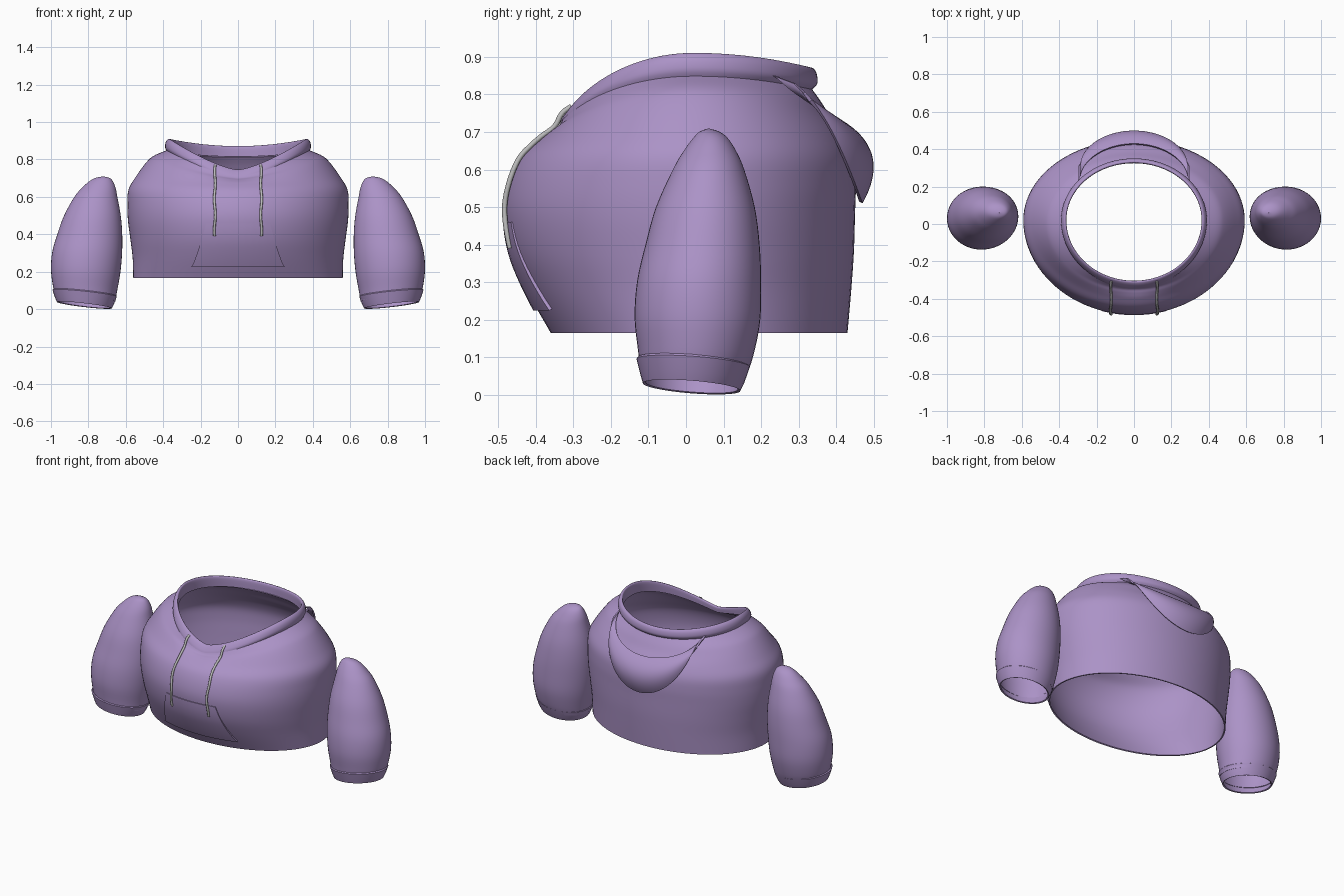
import bpy, bmesh, math
from mathutils import Vector
from mathutils.bvhtree import BVHTree

if "Cube" in bpy.data.objects:
    bpy.data.objects.remove(bpy.data.objects["Cube"])


def material(name, rgb):
    m = bpy.data.materials.new(name)
    m.use_nodes = True
    m.diffuse_color = (*rgb, 1)
    bsdf = m.node_tree.nodes["Principled BSDF"]
    bsdf.inputs["Base Color"].default_value = (*rgb, 1)
    bsdf.inputs["Roughness"].default_value = 0.8
    return m


PURPLE = material("lilac fabric", (0.41, 0.29, 0.57))
GREY = material("grey cord", (0.5, 0.5, 0.5))


def refine(rows, n):
    """Catmull-Rom interpolation of a list of number tuples."""
    out = []
    for i in range(len(rows) - 1):
        a, b = rows[max(i - 1, 0)], rows[i]
        c, d = rows[i + 1], rows[min(i + 2, len(rows) - 1)]
        for k in range(n):
            t = k / n
            out.append(tuple(
                q + t / 2 * (r - p + t * (2 * p - 5 * q + 4 * r - s + t * (3 * (q - r) + s - p)))
                for p, q, r, s in zip(a, b, c, d)))
    return out + [rows[-1]]


def finish(ob, angle=40):
    """Apply the modifiers, then smooth with sharp edges kept."""
    bpy.ops.object.select_all(action='DESELECT')
    ob.select_set(True)
    bpy.context.view_layer.objects.active = ob
    bpy.ops.object.convert(target='MESH')
    bpy.ops.object.shade_smooth_by_angle(angle=math.radians(angle))
    return ob


def loft(name, rows, thickness=0.0, closed=True, mirror=False):
    """Skin a stack of point rows, with optional wall thickness."""
    bm = bmesh.new()
    grid = [[bm.verts.new(p) for p in row] for row in rows]
    cols = len(rows[0])
    for low, high in zip(grid, grid[1:]):
        for j in range(cols if closed else cols - 1):
            k = (j + 1) % cols
            bm.faces.new((low[j], low[k], high[k], high[j]))
    bmesh.ops.remove_doubles(bm, verts=bm.verts, dist=0.0001)
    me = bpy.data.meshes.new(name)
    bm.to_mesh(me)
    bm.free()
    me.materials.append(PURPLE)
    ob = bpy.data.objects.new(name, me)
    bpy.context.collection.objects.link(ob)
    if thickness:
        wall = ob.modifiers.new("wall", 'SOLIDIFY')
        wall.thickness = thickness
        wall.offset = -1
    if mirror:
        ob.modifiers.new("mirror", 'MIRROR')
    return finish(ob)


def garment_ring(r, count=96, cy=0.02):
    """Ring through a side point, a front point and a back point."""
    side_x, side_z, front_y, front_z, back_y, back_z = r
    pts = []
    for i in range(count):
        a = 2 * math.pi * i / count
        c, s = math.cos(a), math.sin(a)
        ey, ez, power = (front_y, front_z, 1.4) if s < 0 else (back_y, back_z, 2)
        w = abs(c) ** power
        pts.append((side_x * c, cy + (ey - cy) * abs(s), side_z * w + ez * (1 - w)))
    return pts


# Torso: side x, side z, front y, front z, back y, back z
torso_rows = [
    (.56, .165, -.36, .165, .43, .165),
    (.563, .27, -.425, .28, .44, .28),
    (.575, .37, -.468, .38, .447, .38),
    (.588, .47, -.485, .48, .45, .48),
    (.592, .56, -.475, .56, .452, .56),
    (.585, .64, -.445, .63, .445, .63),
    (.545, .71, -.40, .672, .42, .69),
    (.49, .785, -.37, .69, .385, .74),
    (.45, .82, -.35, .70, .36, .78),
    (.38, .85, -.335, .72, .335, .815),
]
torso = loft("torso", [garment_ring(r) for r in refine(torso_rows, 5)], 0.008)

# Collar: rolled hood edge around the neck
collar_rows = [
    (.38, .842, -.345, .708, .335, .812),
    (.39, .865, -.338, .72, .35, .83),
    (.386, .893, -.324, .737, .347, .858),
    (.372, .91, -.311, .745, .336, .871),
    (.362, .9, -.303, .738, .326, .863),
    (.364, .84, -.306, .71, .325, .815),
]
loft("hood_collar", [garment_ring(r) for r in refine(collar_rows, 4)])

# Hood: pouch of fabric hanging down the back
hood_rows = []
for i in range(17):
    v = i / 16
    row = []
    for j in range(49):
        a = math.pi / 2 * (1 - j / 24)
        c = max(math.cos(a), 0)
        ends = Vector((.29 * math.sin(a), .23, .852))
        low = ends + Vector((0, .24 * c ** .5, -.342 * c))
        mid = ends + Vector((0, .315 * c ** .8, -.21 * c))
        rim = ends + Vector((0, .2 * c, -.13 * c))
        row.append(low * (1 - v) ** 2 + mid * 2 * v * (1 - v) + rim * v * v)
    hood_rows.append(row)
loft("hood", hood_rows, 0.01, closed=False)


def sleeve_ring(r, count=48):
    """Ellipse filling an x and y span, tilted about its centre."""
    z, x0, x1, y0, y1, tilt = r
    pts = []
    for i in range(count):
        a = 2 * math.pi * i / count
        c, s = math.cos(a), math.sin(a)
        pts.append(((x0 + x1) / 2 + (x1 - x0) / 2 * c,
                    (y0 + y1) / 2 + (y1 - y0) / 2 * s,
                    z + tilt * (c - s * .6)))
    return pts


# Sleeves: z, inner x, outer x, front y, back y, tilt
sleeve_rows = [
    (.06, .655, .978, -.122, .16, .017),
    (.11, .647, .99, -.128, .178, .017),
    (.2, .63, 1.0, -.137, .197, .012),
    (.3, .62, .993, -.13, .2, .006),
    (.4, .619, .966, -.108, .196, 0),
    (.5, .627, .93, -.08, .183, 0),
    (.6, .645, .875, -.035, .155, 0),
    (.65, .655, .832, -.006, .133, 0),
    (.685, .67, .793, .02, .11, 0),
    (.702, .688, .76, .038, .086, 0),
    (.709, .718, .722, .059, .062, 0),
]
loft("sleeves", [sleeve_ring(r) for r in refine(sleeve_rows, 4)], 0.006, mirror=True)

# Cuffs: tapered bands slightly proud of the sleeves
cuff_rows = [
    (.021, .675, .968, -.115, .145, .017),
    (.045, .663, .979, -.122, .156, .018),
    (.085, .648, .992, -.132, .17, .018),
    (.09, .652, .986, -.128, .168, .018),
]
loft("sleeve_cuffs", [sleeve_ring(r) for r in cuff_rows], 0.008, mirror=True)

# Helper that finds the front of the torso
tree = BVHTree.FromObject(torso, bpy.context.evaluated_depsgraph_get())


def chest(x, z, gap):
    hit = tree.ray_cast(Vector((x, -2, z)), Vector((0, 1, 0)))[0]
    return Vector((x, hit.y - gap, z))


# Pocket: plate following the belly
pocket_rows = []
for i in range(17):
    v = i / 16
    half = .25 - .08 * v ** .8
    pocket_rows.append([chest(half * (j / 16 - 1), .225 + .235 * v, .012 - .008 * v)
                        for j in range(33)])
loft("front_pocket", pocket_rows, 0.009, closed=False)

# Drawstrings: cords from the collar down the chest
for side, label in ((1, "left"), (-1, "right")):
    path = [Vector((side * .122, -.305, .768)), Vector((side * .124, -.328, .752))]
    for i in range(13):
        z = .715 - i * .027
        path.append(chest(side * (.124 - .003 * math.sin(i)), z, .009))
    cu = bpy.data.curves.new(label + "_drawstring", 'CURVE')
    cu.dimensions = '3D'
    cu.bevel_depth = .007
    cu.bevel_resolution = 2
    cu.use_fill_caps = True
    sp = cu.splines.new('BEZIER')
    sp.bezier_points.add(len(path) - 1)
    for bp, p in zip(sp.bezier_points, path):
        bp.co = p
        bp.handle_left_type = bp.handle_right_type = 'AUTO'
    cu.resolution_u = 4
    cu.materials.append(GREY)
    cord = bpy.data.objects.new(label + "_drawstring", cu)
    bpy.context.collection.objects.link(cord)
    finish(cord, 50)
